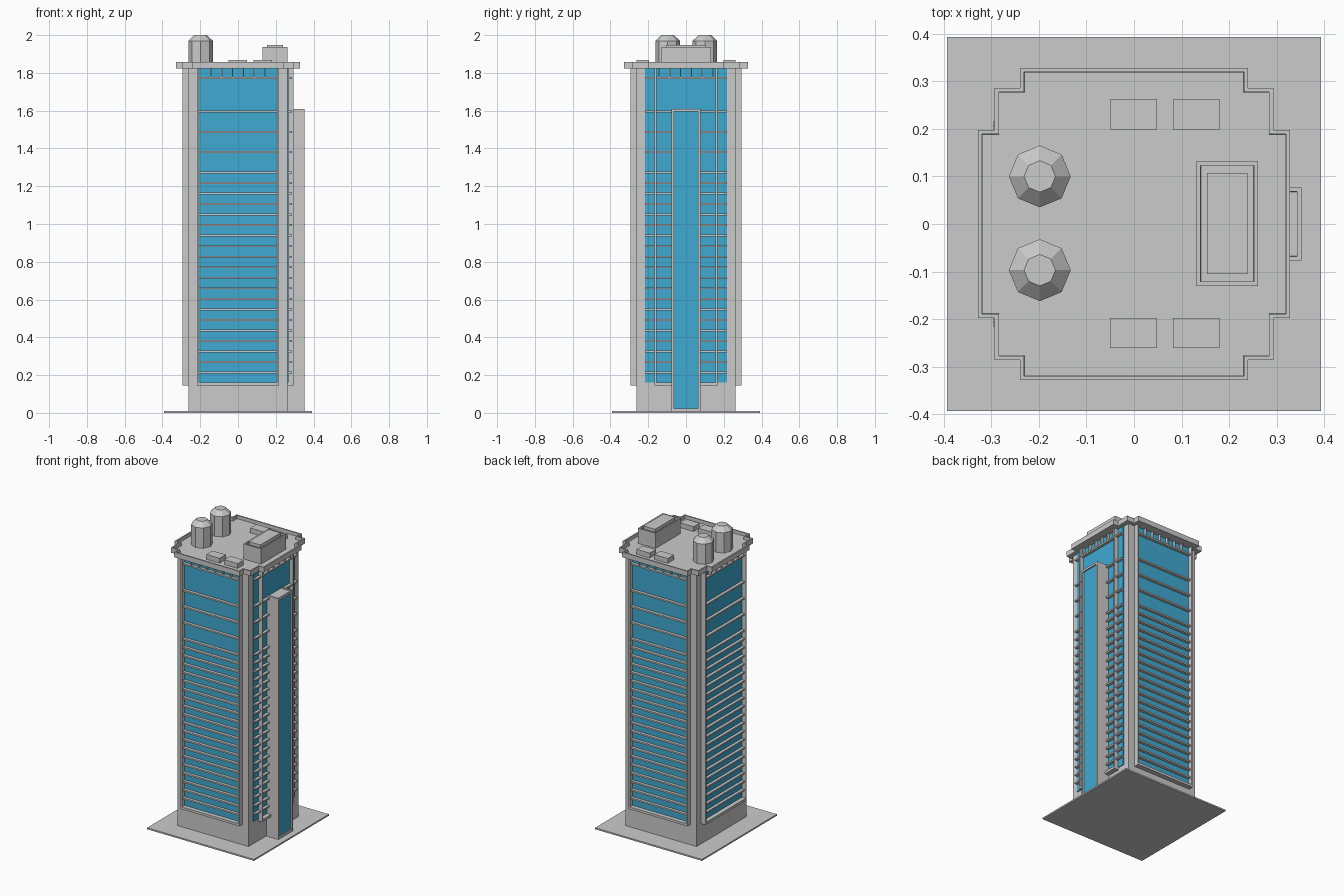
import bpy, bmesh, math
from mathutils import Vector, Matrix

if "Cube" in bpy.data.objects:
    bpy.data.objects.remove(bpy.data.objects["Cube"])

glass = bpy.data.materials.new("blue_glass")
glass.diffuse_color = (0.05, 0.40, 0.64, 1)
glass.use_nodes = True
glass.node_tree.nodes["Principled BSDF"].inputs["Base Color"].default_value = glass.diffuse_color


def add_box(bm, x0, x1, y0, y1, z0, z1):
    m = Matrix.Translation(((x0 + x1) / 2, (y0 + y1) / 2, (z0 + z1) / 2))
    m = m @ Matrix.Diagonal((x1 - x0, y1 - y0, z1 - z0, 1))
    bmesh.ops.create_cube(bm, size=1, matrix=m)


def finish(name, bm, mats=(), angle=0):
    bmesh.ops.rotate(bm, verts=bm.verts, matrix=Matrix.Rotation(math.radians(angle), 3, 'Z'))
    bmesh.ops.recalc_face_normals(bm, faces=bm.faces)
    me = bpy.data.meshes.new(name)
    bm.to_mesh(me)
    bm.free()
    for m in mats:
        me.materials.append(m)
    ob = bpy.data.objects.new(name, me)
    bpy.context.collection.objects.link(ob)
    return ob


def boxes(name, items, mats=(), angle=0):
    bm = bmesh.new()
    for b in items:
        add_box(bm, *b)
    return finish(name, bm, mats, angle)


def inset_face(bm, normal, thickness, depth, mat=0):
    # inset the largest face looking along normal and push it inward
    bm.normal_update()
    n = Vector(normal)
    f = max((f for f in bm.faces if f.normal.dot(n) > 0.99), key=lambda f: f.calc_area())
    bmesh.ops.inset_region(bm, faces=[f], thickness=thickness, use_even_offset=True)
    edges = list(f.edges)
    bmesh.ops.inset_region(bm, faces=[f], thickness=0.0005, use_even_offset=True)
    bmesh.ops.translate(bm, verts=f.verts, vec=n * -depth)
    f.material_index = mat


# ground plate and solid core
boxes("ground_plate", [(-.393, .393, -.393, .393, 0, .01)])
boxes("tower_core", [(-.262, .262, -.262, .262, .01, 1.826)])

# floor levels: close-spaced below, taller storeys above
levels = [.214 + .0557 * i for i in range(20)] + [1.381, 1.487, 1.595, 1.772]


def facade(side, angle, post):
    # post = outer half-width of the projecting frame
    w = .009
    # glass sheet
    boxes(side + "_glass", [(-.217, .217, -.267, -.255, .16, 1.824)] if post < .2 else
          [(-.208, .208, -.267, -.255, .16, 1.824)], [glass], angle)
    # projecting frame: two posts and a sill
    boxes(side + "_frame", [(-post, -post + w, -.295, -.255, .145, 1.826),
                            (post - w, post, -.295, -.255, .145, 1.826),
                            (-post + w, post - w, -.295, -.255, .145, .161)], (), angle)
    # floor slabs
    hw = .217 if post < .2 else .208
    boxes(side + "_floor_slabs", [(-hw, hw, -.286, -.255, z - .005, z + .005) for z in levels], (), angle)
    # short mullions under the roof
    boxes(side + "_mullions", [(.0575 * i - .003, .0575 * i + .003, -.286, -.255, 1.772, 1.826)
                               for i in (-2.5, -1.5, -.5, .5, 1.5, 2.5)], (), angle)


facade("front", 0, .216)
facade("right", 90, .166)
facade("back", 180, .216)
facade("left", 270, .216)

# lift shaft with recessed window
bm = bmesh.new()
add_box(bm, .255, .352, -.077, .077, .01, 1.61)
inset_face(bm, (0, 0, 1), .009, .008)
inset_face(bm, (1, 0, 0), .014, .008, 1)
grey = bpy.data.materials.new("grey")
finish("lift_shaft", bm, [grey, glass])

# stepped roof slab with parapet
quarter = [(.328, .198), (.293, .198), (.293, .286), (.24, .286), (.24, .328)]
outline = (quarter + [(-x, y) for x, y in reversed(quarter)]
           + [(-x, -y) for x, y in quarter] + [(x, -y) for x, y in reversed(quarter)])
bm = bmesh.new()
base = bm.faces.new([bm.verts.new((x, y, 1.824)) for x, y in outline])
ext = bmesh.ops.extrude_face_region(bm, geom=[base], use_keep_orig=True)
bmesh.ops.translate(bm, verts=[v for v in ext["geom"] if isinstance(v, bmesh.types.BMVert)], vec=(0, 0, .034))
bmesh.ops.recalc_face_normals(bm, faces=bm.faces)
inset_face(bm, (0, 0, 1), .009, .022)
finish("roof", bm)

# rooftop plant room with rim and inner block
bm = bmesh.new()
add_box(bm, .131, .261, -.13, .132, 1.83, 1.937)
inset_face(bm, (0, 0, 1), .009, .025)
finish("plant_room", bm)
boxes("plant_room_block", [(.153, .238, -.105, .107, 1.905, 1.948)])

# air conditioning units
boxes("air_units", [(x, x + .098, y - .032, y + .032, 1.83, 1.868)
                    for x in (-.05, .082) for y in (-.229, .231)])

# octagonal water tanks with tapered caps
for i, y in enumerate((-.097, .1)):
    bm = bmesh.new()
    for r1, r2, z0, z1 in ((.065, .065, 1.83, 1.97), (.065, .033, 1.97, 2.0)):
        bmesh.ops.create_cone(bm, cap_ends=True, segments=8, radius1=r1, radius2=r2, depth=z1 - z0,
                              matrix=Matrix.Translation((-.198, y, (z0 + z1) / 2)))
    finish("water_tank_%d" % (i + 1), bm)
